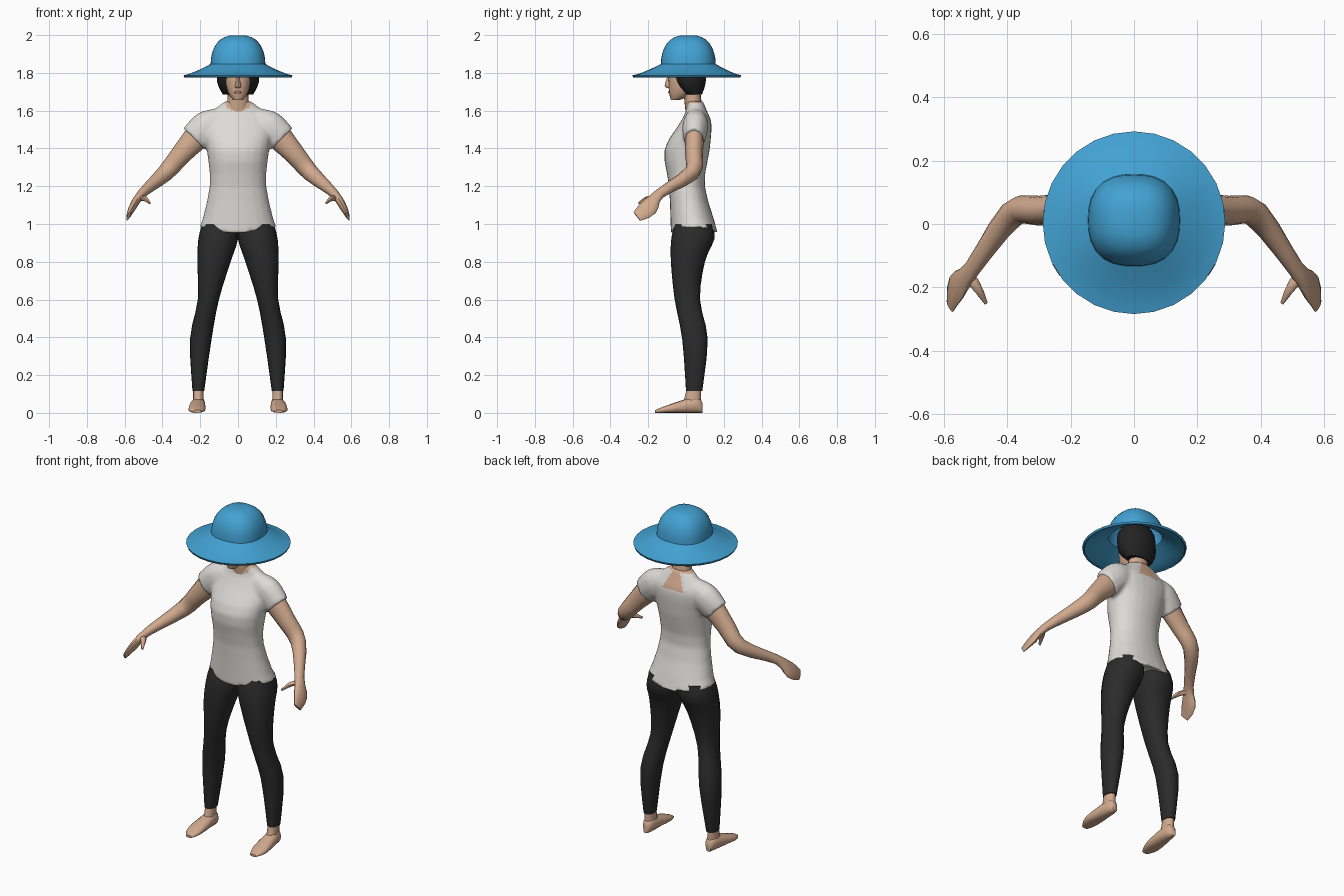
import bpy, bmesh, math
from mathutils import Vector

cube = bpy.data.objects.get("Cube")
if cube:
    bpy.data.objects.remove(cube, do_unlink=True)


def material(name, *color):
    m = bpy.data.materials.new(name)
    m.use_nodes = True
    m.diffuse_color = (*color, 1)
    bsdf = m.node_tree.nodes["Principled BSDF"]
    bsdf.inputs["Base Color"].default_value = (*color, 1)
    bsdf.inputs["Roughness"].default_value = 0.8
    return m


SKIN = material("skin", 0.64, 0.4, 0.27)
SHIRT = material("shirt white", 0.72, 0.71, 0.68)
LEGGING = material("legging black", 0.024, 0.024, 0.024)
HAIR = material("hair black", 0.017, 0.017, 0.017)
HAT = material("hat blue", 0.055, 0.36, 0.65)
LIPS = material("lips", 0.42, 0.2, 0.15)


def ring(center, u, v, count=16, power=2.0):
    """Points of a superellipse around center with half axes u and v."""
    points = []
    for i in range(count):
        a = math.tau * i / count
        c, s = math.cos(a), math.sin(a)
        k = (abs(c) ** power + abs(s) ** power) ** (-1 / power)
        points.append(Vector(center) + Vector(u) * c * k + Vector(v) * s * k)
    return points


def flow(keys, steps=3):
    """Smooth spline through key tuples of any length."""
    out = []
    last = len(keys) - 1
    for i in range(last):
        a, b, c, d = (Vector(keys[min(max(i + o, 0), last)]) for o in (-1, 0, 1, 2))
        for step in range(steps):
            t = step / steps
            m, n = (c - a) / 2, (d - b) / 2
            bend = (c - b) * 3 - m * 2 - n
            out.append(b + m * t + bend * t ** 2 + (c - b - m - bend) * t ** 3)
    return out + [Vector(keys[-1])]


def stack(keys, count=16, power=2.2):
    """Level rings through keys of (z, x, half width, front y, back y)."""
    return [ring((x, (front + back) / 2, z), (w, 0, 0), (0, (back - front) / 2, 0), count, power)
            for z, x, w, front, back in flow(keys)]


def tube(keys, count=12):
    """Rings square to a path of (x, y, z, thickness, width)."""
    path = flow(keys)
    points = [p.to_3d() if len(p) == 3 else Vector(p[:3]) for p in path]
    rings = []
    for i, p in enumerate(path):
        t = (points[min(i + 1, len(path) - 1)] - points[max(i - 1, 0)]).normalized()
        u = t.cross(Vector((0, 1, 0))).normalized()
        rings.append(ring(points[i], u * p[3], t.cross(u) * p[4], count))
    return rings


def mirrored(rings, side):
    return [[Vector((p.x * side, p.y, p.z)) for p in r] for r in rings]


def loft(bm, rings, closed=True):
    rows = [[bm.verts.new(p) for p in r] for r in rings]
    for a, b in zip(rows, rows[1:]):
        for i in range(len(a)):
            bm.faces.new((a[i - 1], a[i], b[i], b[i - 1]))
    if closed:
        bm.faces.new(rows[0])
    bm.faces.new(rows[-1])


def finish(bm, name, *mats):
    bmesh.ops.recalc_face_normals(bm, faces=bm.faces[:])
    mesh = bpy.data.meshes.new(name)
    bm.to_mesh(mesh)
    bm.free()
    ob = bpy.data.objects.new(name, mesh)
    bpy.context.collection.objects.link(ob)
    for m in mats:
        mesh.materials.append(m)
    bpy.ops.object.select_all(action='DESELECT')
    ob.select_set(True)
    bpy.context.view_layer.objects.active = ob
    bpy.ops.object.shade_smooth_by_angle(angle=math.radians(50))
    return ob


def part(name, rings, mat):
    bm = bmesh.new()
    loft(bm, rings)
    return finish(bm, name, mat)


# Shirt: torso and sleeves fused into one skin, hem dipping at the middle
bm = bmesh.new()
torso = stack([(0.96, 0, 0.205, -0.08, 0.17), (1.2, 0, 0.15, -0.09, 0.1),
               (1.39, 0, 0.165, -0.115, 0.125), (1.53, 0, 0.185, -0.035, 0.135),
               (1.6, 0, 0.13, 0, 0.11), (1.65, 0, 0.07, 0, 0.09)], 24)
for p in torso[0]:
    p.z = 0.94 + 0.2 * min(abs(p.x), 0.2)
loft(bm, torso)
sleeve = tube([(0.09, 0.05, 1.57, 0.05, 0.05), (0.16, 0.05, 1.52, 0.086, 0.07),
               (0.235, 0.043, 1.45, 0.08, 0.058)])
for side in (1, -1):
    loft(bm, mirrored(sleeve, side))
shirt = finish(bm, "shirt", SHIRT, SKIN)
fuse = shirt.modifiers.new("fuse", 'REMESH')
fuse.mode = 'VOXEL'
fuse.voxel_size = 0.011
fuse.use_smooth_shade = True
soften = shirt.modifiers.new("soften", 'SMOOTH')
soften.iterations = 5
for name in ("fuse", "soften"):
    bpy.ops.object.modifier_apply(modifier=name)

# Bare skin at the neckline and in a triangle on the nape
for face in shirt.data.polygons:
    x, y, z = abs(face.center.x), face.center.y, face.center.z
    if y < 0.045:
        bare = x < 0.065 and z > 1.6 + max(0, x - 0.03) / 2
    else:
        bare = z > 1.55 and x < 0.03 + (1.63 - z) / 2
    face.material_index = int(bare or z > 1.64)

# Limbs, with the hand flowing out of the arm
leg = stack([(0.115, 0.21, 0.031, 0, 0.086), (0.39, 0.197, 0.057, -0.02, 0.115),
             (0.6, 0.157, 0.056, -0.06, 0.074), (0.8, 0.127, 0.088, -0.08, 0.1),
             (0.92, 0.105, 0.105, -0.078, 0.15), (1, 0.1, 0.09, -0.06, 0.14)])
arm = tube([(0.2, 0.045, 1.48, 0.073, 0.05), (0.3, 0.042, 1.37, 0.055, 0.047),
            (0.385, 0.03, 1.27, 0.045, 0.042), (0.51, -0.14, 1.16, 0.024, 0.028),
            (0.56, -0.2, 1.085, 0.019, 0.05), (0.58, -0.26, 1.04, 0.007, 0.03)])
thumb = tube([(0.525, -0.16, 1.135, 0.014, 0.018), (0.495, -0.2, 1.135, 0.014, 0.016),
              (0.467, -0.25, 1.11, 0.005, 0.006)], 8)
ankle = stack([(0.03, 0.21, 0.03, -0.02, 0.08), (0.13, 0.21, 0.027, 0.005, 0.08)], 12)
foot = [ring((x, y, h / 2), (w, 0, 0), (0, 0, h / 2), 12, 2.6)
        for y, x, w, h in flow([(0.088, 0.21, 0.015, 0.05), (0.05, 0.21, 0.034, 0.085),
                                (-0.1, 0.218, 0.045, 0.04), (-0.163, 0.215, 0.02, 0.015)])]
for side, word in ((1, "left"), (-1, "right")):
    for name, rings, mat in (("legging", leg, LEGGING), ("arm", arm, SKIN), ("thumb", thumb, SKIN),
                             ("ankle", ankle, SKIN), ("foot", foot, SKIN)):
        part(word + "_" + name, mirrored(rings, side), mat)

# Neck, head and face
part("neck", stack([(1.57, 0, 0.06, 0, 0.09), (1.76, 0, 0.052, -0.02, 0.07)]), SKIN)
part("head", stack([(1.657, 0, 0.025, -0.08, -0.03), (1.7, 0, 0.055, -0.09, 0.04),
                    (1.8, 0, 0.072, -0.09, 0.085), (1.92, 0, 0.04, -0.04, 0.05)]), SKIN)
part("nose", stack([(1.72, 0, 0.014, -0.1, -0.07), (1.735, 0, 0.015, -0.113, -0.07),
                    (1.79, 0, 0.006, -0.095, -0.07)], 8), SKIN)
part("lips", stack([(1.69, 0, 0.012, -0.092, -0.07), (1.697, 0, 0.022, -0.095, -0.07),
                    (1.704, 0, 0.012, -0.093, -0.07)], 10), LIPS)

# Bobbed hair behind the face
part("hair", stack([(1.685, 0, 0.08, 0, 0.085), (1.75, 0, 0.11, -0.055, 0.105),
                    (1.85, 0, 0.105, -0.07, 0.105), (1.92, 0, 0.06, -0.04, 0.07)], 14, 2.5), HAIR)

# Sun hat: drooping round brim rising into a squarish crown, open below
profile = [(0.284, 1.775, 0.004, 2)]
for i in range(5):
    t = i / 5
    profile.append((0.288 - 0.143 * t, 1.787 + 0.06 * t ** 1.3, 0.004 + 0.008 * t, 2 + t / 2))
for i in range(8):
    a = math.pi / 2 * i / 8
    profile.append((0.145 * math.cos(a) ** 0.7, 1.847 + 0.153 * math.sin(a), 0.012, 2.5))
bm = bmesh.new()
loft(bm, [ring((0, y, z), (r, 0, 0), (0, r, 0), 28, p) for r, z, y, p in profile], closed=False)
hat = finish(bm, "sun_hat", HAT)
thickness = hat.modifiers.new("thickness", 'SOLIDIFY')
thickness.thickness = 0.008
thickness.offset = -1
